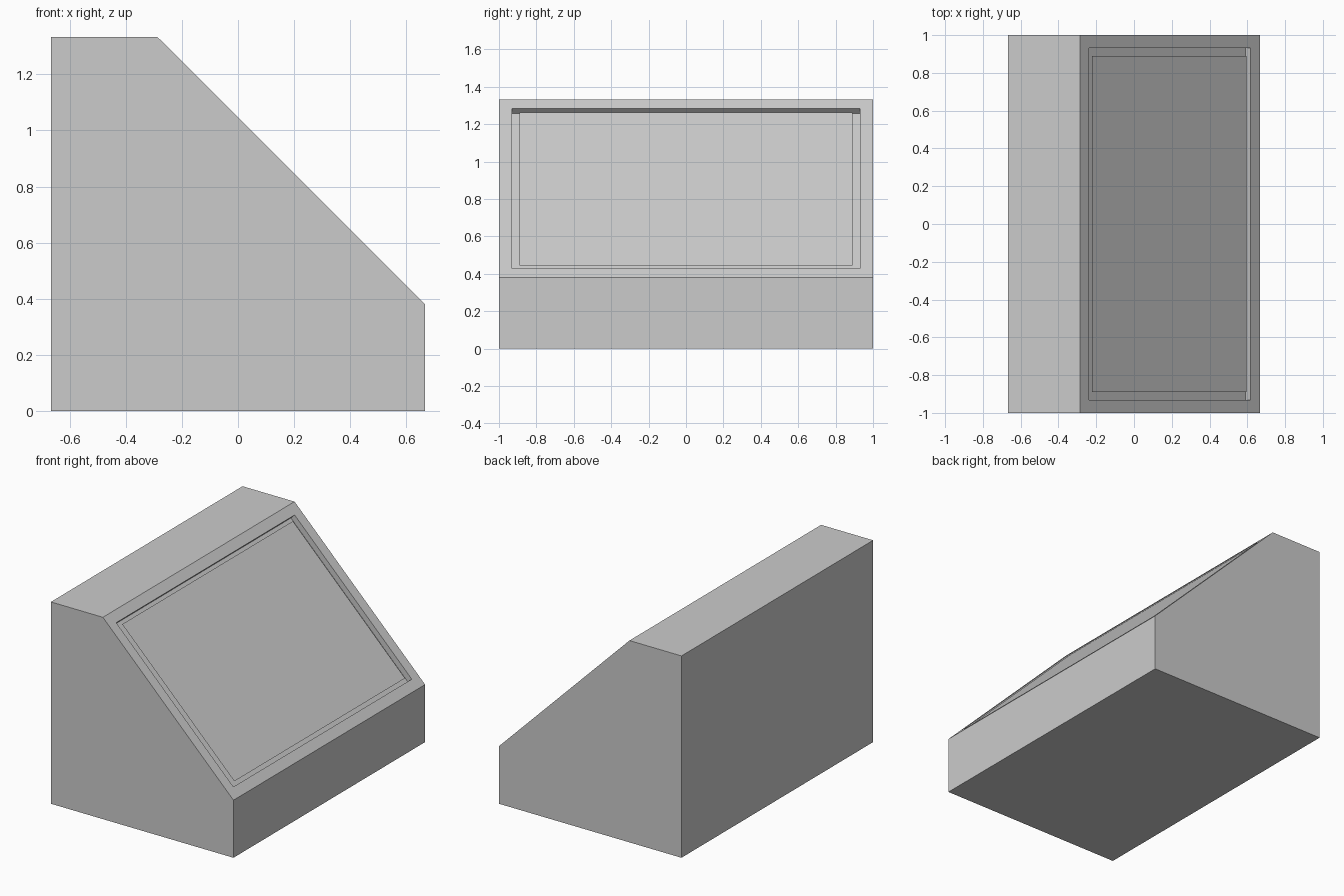
import bpy, bmesh
from mathutils import Vector

if "Cube" in bpy.data.objects:
    bpy.data.objects.remove(bpy.data.objects["Cube"])


def add_object(name, bm):
    mesh = bpy.data.meshes.new(name)
    bm.to_mesh(mesh)
    bm.free()
    obj = bpy.data.objects.new(name, mesh)
    bpy.context.collection.objects.link(obj)
    return obj


# Cabinet: side profile (x, z) extruded across the width
PROFILE = [(-0.667, 0), (0.667, 0), (0.667, 0.38), (-0.287, 1.333), (-0.667, 1.333)]
SLOPE = Vector((1, 0, 1)).normalized()

bm = bmesh.new()
side = bm.faces.new([bm.verts.new((x, -1, z)) for x, z in PROFILE])
ext = bmesh.ops.extrude_face_region(bm, geom=[side])
bmesh.ops.translate(bm, vec=(0, 2, 0),
                    verts=[g for g in ext["geom"] if isinstance(g, bmesh.types.BMVert)])
bmesh.ops.recalc_face_normals(bm, faces=bm.faces)

# Bezel around the sloped face, then the recess behind the screen
front = max(bm.faces, key=lambda f: f.normal.dot(SLOPE))
bmesh.ops.inset_region(bm, faces=[front], thickness=0.098)
rim = [v.co.copy() for v in front.verts]
recess = bmesh.ops.extrude_discrete_faces(bm, faces=[front])["faces"][0]
bmesh.ops.translate(bm, vec=SLOPE * -0.038, verts=recess.verts)
add_object("console_cabinet", bm)

# Screen panel: a sheet set just below the bezel, slightly smaller than the opening
centre = sum(rim, Vector()) / len(rim)
bm = bmesh.new()
bm.faces.new([bm.verts.new(centre + (p - centre) * 0.957 - SLOPE * 0.004) for p in rim])
add_object("screen_panel", bm)
